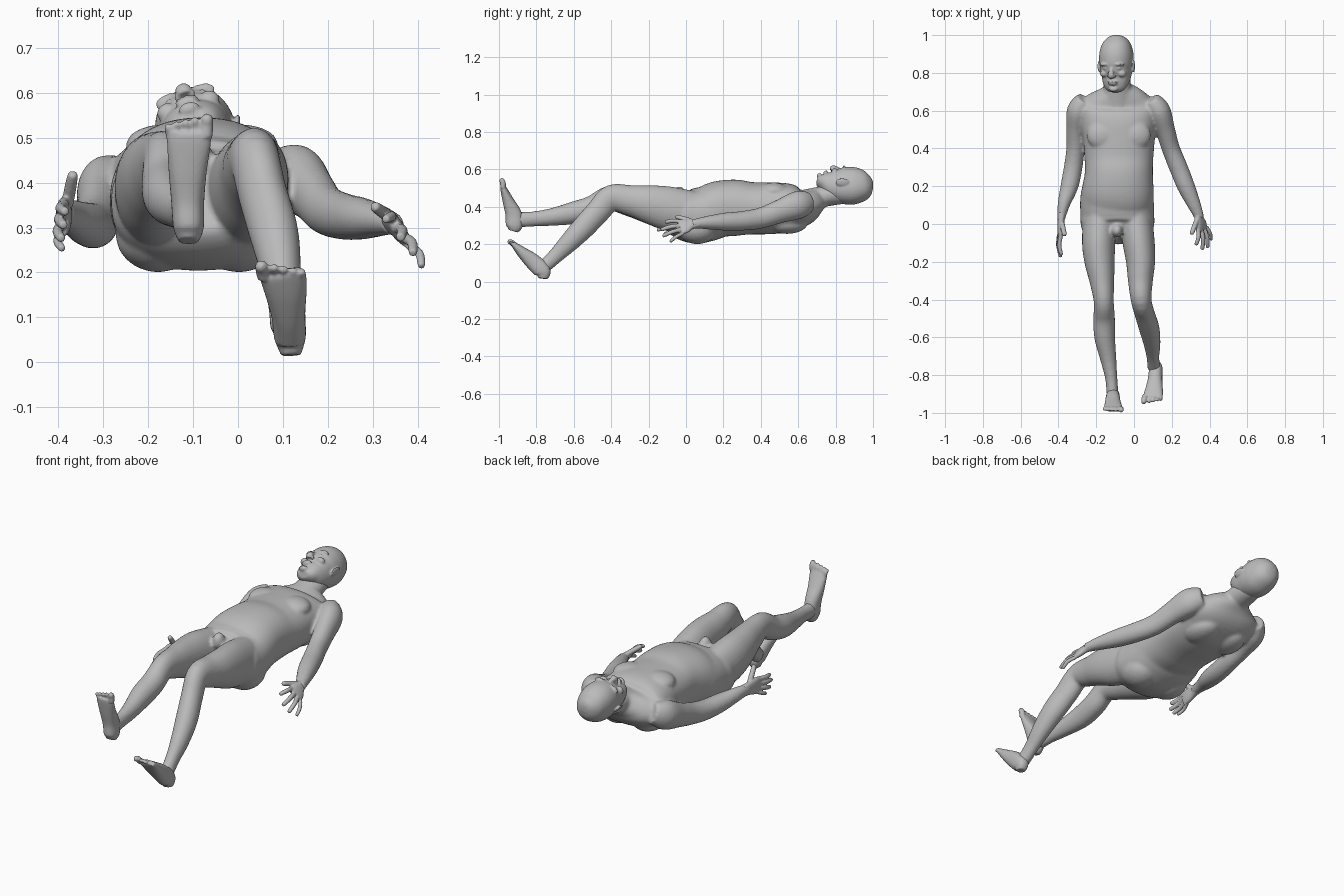
import bpy, bmesh, math
from mathutils import Vector, Matrix

skin = bpy.data.materials.new("grey_skin")
skin.diffuse_color = (0.5, 0.5, 0.5, 1)


def tube(bm, sections, up=(0, 0, 1), sides=28, steps=5, power=2.0):
    """Closed loft through (x, y, z, half_width, half_depth) sections."""
    up, s = Vector(up), [Vector(p) for p in sections]
    pts = []
    for i in range(len(s) - 1):
        a, b, c, d = s[max(i - 1, 0)], s[i], s[i + 1], s[min(i + 2, len(s) - 1)]
        for k in range(steps):
            t = k / steps
            pts.append(b + (c - a) * (t / 2) + (a * 2 - b * 5 + c * 4 - d) * (t * t / 2)
                       + (b * 3 - a - c * 3 + d) * (t ** 3 / 2))
    pts.append(s[-1])
    rings = []
    for i, p in enumerate(pts):
        t = Vector((pts[min(i + 1, len(pts) - 1)] - pts[max(i - 1, 0)])[:3]).normalized()
        side = t.cross(up).normalized()
        top = side.cross(t)
        ring = []
        for k in range(sides):
            a = 2 * math.pi * k / sides
            u, v = math.cos(a), math.sin(a)
            u = math.copysign(abs(u) ** (2 / power), u)
            v = math.copysign(abs(v) ** (2 / power), v)
            ring.append(bm.verts.new(Vector(p[:3]) + side * u * p[3] + top * v * p[4]))
        rings.append(ring)
    for r, q in zip(rings, rings[1:]):
        for k in range(sides):
            j = (k + 1) % sides
            bm.faces.new((r[k], r[j], q[j], q[k]))
    bm.faces.new(rings[0][::-1])
    bm.faces.new(rings[-1])


def blob(bm, loc, size, rot=Matrix()):
    m = Matrix.Translation(loc) @ rot @ Matrix.Diagonal((*size, 1))
    bmesh.ops.create_icosphere(bm, subdivisions=3, radius=1, matrix=m)


def digit(bm, base, tip, r, bend=(0, 0, 0)):
    b, t = Vector(base), Vector(tip)
    m = (b + t) / 2 + Vector(bend)
    e = t - (t - m).normalized() * r * 0.5
    tube(bm, [(*b, r, r), (*m, r, r), (*e, r * .85, r * .85), (*t, r * .35, r * .35)],
         up=(0.6, 0.3, 0.74), sides=12, steps=4)


def finish(bm, name, voxel, smooth, matrix=Matrix()):
    """Fuse the overlapping volumes into one smooth skin."""
    bmesh.ops.transform(bm, matrix=matrix, verts=bm.verts)
    bmesh.ops.recalc_face_normals(bm, faces=bm.faces)
    me = bpy.data.meshes.new(name)
    bm.to_mesh(me)
    bm.free()
    ob = bpy.data.objects.new(name, me)
    bpy.context.collection.objects.link(ob)
    me.materials.append(skin)
    r = ob.modifiers.new("fuse", 'REMESH')
    r.mode, r.voxel_size, r.use_smooth_shade = 'VOXEL', voxel, True
    sm = ob.modifiers.new("soften", 'SMOOTH')
    sm.factor, sm.iterations = 0.5, smooth
    return ob


# Torso, neck, arms and legs
bm = bmesh.new()
tube(bm, [(-.088, .72, .455, .07, .055), (-.085, .685, .43, .14, .07), (-.085, .63, .40, .205, .10),
          (-.085, .55, .395, .20, .13), (-.08, .45, .392, .19, .138), (-.08, .35, .392, .182, .14),
          (-.08, .27, .395, .18, .15), (-.085, .18, .388, .19, .15), (-.09, .12, .365, .195, .148),
          (-.088, .05, .352, .195, .148), (-.087, -.02, .365, .19, .135), (-.087, -.06, .385, .14, .10)],
     sides=48, power=2.3)
tube(bm, [(-.085, .62, .42, .085, .07), (-.087, .70, .447, .076, .058), (-.09, .77, .463, .07, .058),
          (-.093, .84, .475, .06, .06)])
for sx in (-1, 1):
    blob(bm, (-.08 + sx * .085, .47, .485), (.085, .08, .045))       # chest
    blob(bm, (-.088 + sx * .09, .06, .285), (.095, .11, .085))       # buttocks
    blob(bm, (-.085 + sx * .085, .54, .31), (.08, .11, .055))        # shoulder blades
blob(bm, (-.09, -.035, .465), (.03, .035, .045))                     # groin
tube(bm, [(.09, .66, .425, .045, .055), (.13, .60, .41, .062, .075), (.165, .5, .375, .052, .063),
          (.195, .4, .34, .048, .056), (.235, .3, .325, .049, .052), (.275, .2, .32, .047, .047),
          (.315, .11, .315, .037, .035), (.34, .05, .31, .028, .026), (.345, .03, .31, .026, .024)])
tube(bm, [(-.26, .66, .41, .045, .055), (-.295, .60, .385, .06, .075), (-.308, .5, .35, .05, .062),
          (-.31, .4, .32, .048, .056), (-.322, .3, .305, .049, .052), (-.342, .2, .31, .047, .047),
          (-.37, .11, .325, .034, .037), (-.384, .04, .33, .023, .03), (-.386, .02, .33, .022, .03)])
tube(bm, [(-.18, .05, .36, .09, .12), (-.187, -.1, .392, .088, .118), (-.182, -.2, .413, .08, .102),
          (-.17, -.3, .432, .066, .084), (-.16, -.41, .445, .053, .067), (-.158, -.5, .398, .057, .062),
          (-.155, -.6, .368, .055, .06), (-.135, -.72, .345, .042, .047), (-.12, -.82, .335, .032, .04),
          (-.114, -.9, .33, .032, .042)])
tube(bm, [(.005, .05, .36, .09, .12), (.025, -.1, .392, .085, .118), (.035, -.2, .415, .077, .102),
          (.034, -.3, .435, .066, .082), (.038, -.4, .447, .055, .070), (.055, -.47, .375, .053, .066),
          (.08, -.55, .288, .054, .062), (.095, -.63, .205, .045, .052), (.10, -.70, .135, .034, .041),
          (.105, -.765, .075, .033, .037)])
finish(bm, "body", .008, 6)

# Head: local x right, y towards the crown, z out of the face
bm = bmesh.new()
tube(bm, [(0, y, (f + b) / 2, w, (f - b) / 2) for y, w, f, b in (
    (1.0, .015, .015, -.015), (.99, .042, .045, -.045), (.96, .071, .076, -.078), (.91, .087, .098, -.098),
    (.86, .089, .101, -.1), (.82, .083, .093, -.092), (.78, .077, .084, -.075), (.745, .068, .072, -.04),
    (.715, .052, .058, -.01), (.70, .03, .045, .01))], sides=36, power=2.15)
tube(bm, [(0, .835, .082, .010, .012), (0, .81, .093, .012, .013), (0, .787, .100, .018, .014),
          (0, .776, .088, .016, .012)], sides=16)                     # nose
blob(bm, (0, .752, .072), (.028, .006, .014))                        # upper lip
blob(bm, (0, .741, .069), (.024, .006, .013))                        # lower lip
blob(bm, (0, .714, .054), (.024, .014, .016))                        # chin
for sx in (-1, 1):
    blob(bm, (sx * .036, .845, .083), (.034, .009, .018))            # brow
    blob(bm, (sx * .034, .823, .079), (.016, .007, .010))            # eyelid
    blob(bm, (sx * .048, .795, .060), (.024, .018, .022))            # cheekbone
    blob(bm, (sx * .016, .782, .086), (.009, .007, .010))            # nostril
    tilt = Matrix.Rotation(sx * .45, 4, 'Y')
    blob(bm, (sx * .092, .835, -.008), (.007, .036, .022), tilt)     # ear
finish(bm, "head", .0045, 4,
       Matrix.Translation((-.093, 0, .512)) @ Matrix.Rotation(-.3, 4, 'Y'))


# Hands
def hand(name, palm, normal, index, pinky, tips, thumb, bend):
    bm = bmesh.new()
    tube(bm, palm, up=normal, sides=20, power=2.4)
    a, b = Vector(index), Vector(pinky)
    for i, tip in enumerate(tips):
        digit(bm, a.lerp(b, i / 3), tip, (.0115, .012, .0115, .010)[i], bend)
    digit(bm, thumb[0], thumb[1], .0135)
    finish(bm, name, .0035, 3)


hand("right_hand",
     [(.338, .07, .31, .024, .024), (.345, .03, .308, .03, .019), (.355, -.005, .297, .043, .017),
      (.361, -.03, .289, .043, .013)], (.83, 0, .55),
     (.339, -.025, .320), (.383, -.015, .258),
     [(.328, -.112, .318), (.362, -.135, .277), (.39, -.125, .243), (.409, -.085, .213)],
     [(.335, .025, .325), (.303, -.055, .348)], (.008, 0, .006))
hand("left_hand",
     [(-.382, .06, .33, .03, .022), (-.386, .02, .33, .034, .018), (-.388, -.03, .325, .043, .017),
      (-.39, -.065, .32, .042, .013)], (1, 0, 0),
     (-.387, -.06, .352), (-.393, -.045, .288),
     [(-.384, -.165, .335), (-.388, -.175, .305), (-.393, -.155, .275), (-.391, -.12, .252)],
     [(-.38, .0, .352), (-.367, -.06, .422)], (-.010, 0, 0))


# Feet
def foot(name, sections, dorsal, inner, outer, tip_in, tip_out):
    bm = bmesh.new()
    tube(bm, sections, up=dorsal, sides=24, power=2.3)
    a, b, c, d = map(Vector, (inner, outer, tip_in, tip_out))
    for i, t in enumerate((0, .32, .55, .78, 1)):
        digit(bm, a.lerp(b, t), c.lerp(d, t), (.0155, .0105, .0105, .01, .01)[i], Vector(dorsal) * .005)
    finish(bm, name, .0045, 3)


foot("left_foot",
     [(-.11, -.925, .270, .022, .025), (-.11, -.918, .30, .034, .045), (-.112, -.922, .36, .037, .044),
      (-.112, -.95, .43, .043, .031), (-.109, -.973, .49, .049, .019), (-.108, -.981, .515, .047, .013)],
     (0, .96, .28), (-.072, -.978, .502), (-.148, -.972, .492), (-.068, -.99, .552), (-.157, -.986, .53))
foot("right_foot",
     [(.118, -.765, .016, .022, .024), (.116, -.767, .055, .035, .044), (.112, -.82, .108, .038, .043),
      (.107, -.872, .153, .046, .031), (.101, -.91, .188, .052, .019), (.098, -.922, .2, .05, .014)],
     (0, .74, .67), (.058, -.912, .188), (.138, -.905, .175), (.05, -.952, .219), (.143, -.935, .203))
